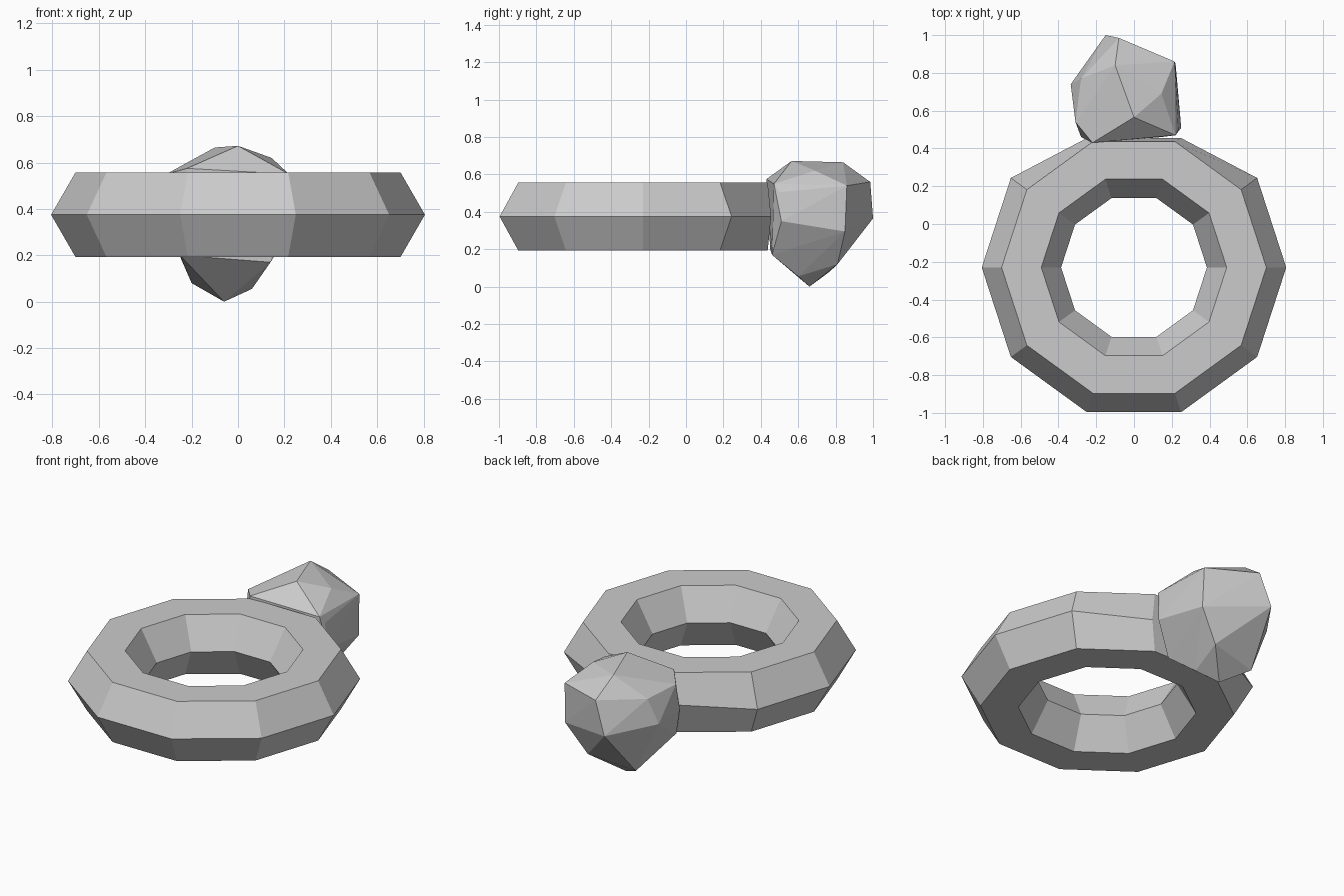
import bpy
import bmesh
from math import cos, sin, pi
from mathutils import Vector

cube = bpy.data.objects.get("Cube")
if cube:
    bpy.data.objects.remove(cube)

# Single plain grey
GREY = (0.6, 0.6, 0.6, 1.0)
grey = bpy.data.materials.new("plain grey")
grey.use_nodes = True
grey.diffuse_color = GREY
for node in grey.node_tree.nodes:
    if node.type == 'BSDF_PRINCIPLED':
        node.inputs["Base Color"].default_value = GREY


def finish(bm, name):
    bmesh.ops.recalc_face_normals(bm, faces=bm.faces)
    mesh = bpy.data.meshes.new(name)
    bm.to_mesh(mesh)
    bm.free()
    mesh.materials.append(grey)
    obj = bpy.data.objects.new(name, mesh)
    bpy.context.scene.collection.objects.link(obj)
    return obj


# Ring band: six-sided section swept around ten steps
STEPS, SIDES = 10, 6
MAJOR, MINOR = 0.596, 0.21
CENTRE = Vector((0, -0.23, 0.375))
bm = bmesh.new()
loops = []
for i in range(STEPS):
    turn = 2 * pi * i / STEPS
    loop = []
    for j in range(SIDES):
        tilt = 2 * pi * j / SIDES
        radius = MAJOR + MINOR * cos(tilt)
        offset = Vector((radius * cos(turn), radius * sin(turn), MINOR * sin(tilt)))
        loop.append(bm.verts.new(CENTRE + offset))
    loops.append(loop)
for i in range(STEPS):
    here, there = loops[i], loops[(i + 1) % STEPS]
    for j in range(SIDES):
        k = (j + 1) % SIDES
        bm.faces.new((here[j], there[j], there[k], here[k]))
# Pull the outer rear corners in where the stone is seated
for v in bm.verts:
    v.co.y = min(v.co.y, 0.455)
finish(bm, "ring_band")

# Faceted stone: convex shell around its corner points
crown = [(0, .565, .672), (-.1, .84, .665), (.145, .69, .62)]
girdle = [
    (.215, .86, .54), (.22, .85, .295), (.25, .51, .35), (.235, .5, .505),
    (-.08, .985, .56), (-.15, 1, .365), (-.28, .77, .54),
    (-.335, .74, .39), (-.31, .54, .55), (-.28, .46, .36),
]
base = [(-.06, .66, 0), (.06, .6, .055), (.094, .81, .12), (-.2, .768, .08)]
seat = [(-.22, .43, .575), (.22, .47, .55), (.14, .46, .17), (-.25, .45, .2)]
bm = bmesh.new()
for point in crown + girdle + base + seat:
    bm.verts.new(point)
hull = bmesh.ops.convex_hull(bm, input=bm.verts)
spare = {g for g in hull["geom_interior"] if isinstance(g, bmesh.types.BMVert)}
bmesh.ops.delete(bm, geom=list(spare), context='VERTS')
finish(bm, "stone")
